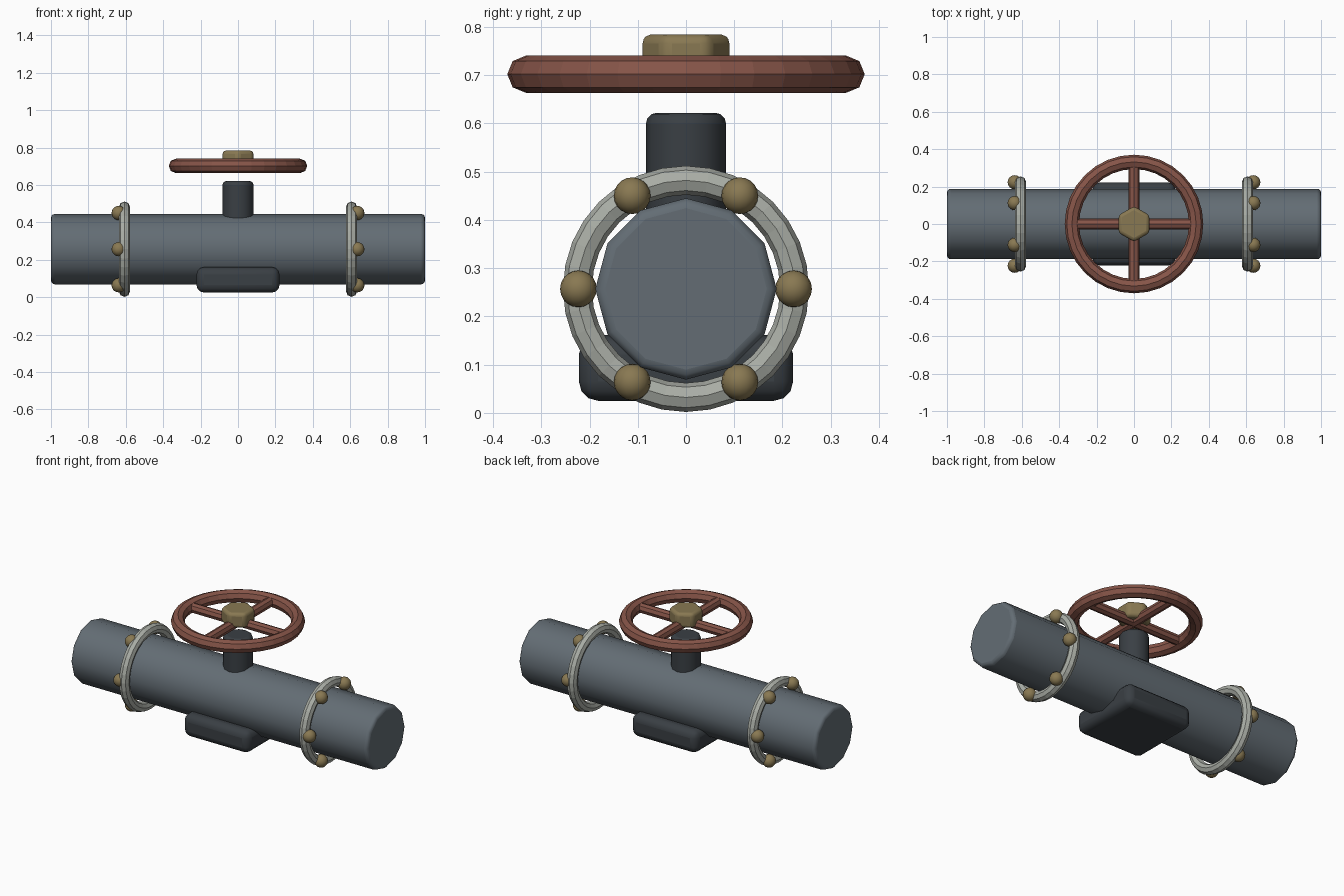
import bpy, math

if "Cube" in bpy.data.objects:
    bpy.data.objects.remove(bpy.data.objects["Cube"])

PIPE_Z, WHEEL_Z = 0.257, 0.702


def material(name, rgb):
    m = bpy.data.materials.new(name)
    m.diffuse_color = (*rgb, 1)
    m.use_nodes = True
    m.node_tree.nodes["Principled BSDF"].inputs["Base Color"].default_value = m.diffuse_color
    return m


steel = material("blue grey steel", (0.125, 0.152, 0.175))
iron = material("dark iron", (0.042, 0.050, 0.058))
pale = material("pale grey metal", (0.40, 0.42, 0.38))
brass = material("brass", (0.25, 0.19, 0.085))
red = material("rust red paint", (0.24, 0.090, 0.065))


def finish(name, mat, bevel=0, smooth=True):
    ob = bpy.context.object
    ob.name = name
    ob.data.materials.append(mat)
    bpy.ops.object.transform_apply(location=False, rotation=True, scale=True)
    if bevel:
        b = ob.modifiers.new("Bevel", 'BEVEL')
        b.width, b.segments = bevel, 3
        b.limit_method, b.angle_limit = 'ANGLE', math.radians(40)
    if smooth:
        bpy.ops.object.shade_smooth_by_angle(angle=math.radians(35))
    return ob


def cylinder(name, mat, r, length, loc, rot=(0, 0, 0), sides=12, bevel=0, smooth=True):
    bpy.ops.mesh.primitive_cylinder_add(vertices=sides, radius=r, depth=length,
                                        location=loc, rotation=rot)
    return finish(name, mat, bevel, smooth)


def ring(name, mat, major, minor, loc, rot=(0, 0, 0)):
    bpy.ops.mesh.primitive_torus_add(major_segments=32, minor_segments=8, major_radius=major,
                                     minor_radius=minor, location=loc, rotation=rot)
    return finish(name, mat, smooth=False)


Q = math.pi / 2

# Main pipe, bonnet stem and saddle block
cylinder("pipe", steel, 0.188, 2.0, (0, 0, PIPE_Z), (0, Q, 0), bevel=0.02)
cylinder("stem", iron, 0.083, 0.25, (0, 0, 0.497), bevel=0.022)
bpy.ops.mesh.primitive_cube_add(size=1, location=(0, 0, 0.093), scale=(0.444, 0.444, 0.136))
finish("saddle_block", iron, 0.04)

# Flange rings with six round bolts on each outer face
for side, label in ((-1, "left"), (1, "right")):
    ring(label + "_flange", pale, 0.225, 0.03, (side * 0.607, 0, PIPE_Z), (0, Q, 0))
    for i in range(6):
        a = math.radians(60 * i)
        bpy.ops.mesh.primitive_uv_sphere_add(
            segments=16, ring_count=10, radius=0.038,
            location=(side * 0.638, 0.223 * math.cos(a), PIPE_Z + 0.223 * math.sin(a)))
        finish(f"{label}_bolt_{i + 1}", brass)

# Hand wheel: rim, crossed spokes and hexagonal hub nut
ring("wheel_rim", red, 0.332, 0.0385, (0, 0, WHEEL_Z))
cylinder("spoke_x", red, 0.029, 0.65, (0, 0, WHEEL_Z), (0, Q, 0), sides=8, smooth=False)
cylinder("spoke_y", red, 0.029, 0.65, (0, 0, WHEEL_Z), (Q, 0, 0), sides=8, smooth=False)
cylinder("hub_nut", brass, 0.095, 0.09, (0, 0, 0.739), sides=6, bevel=0.018)
